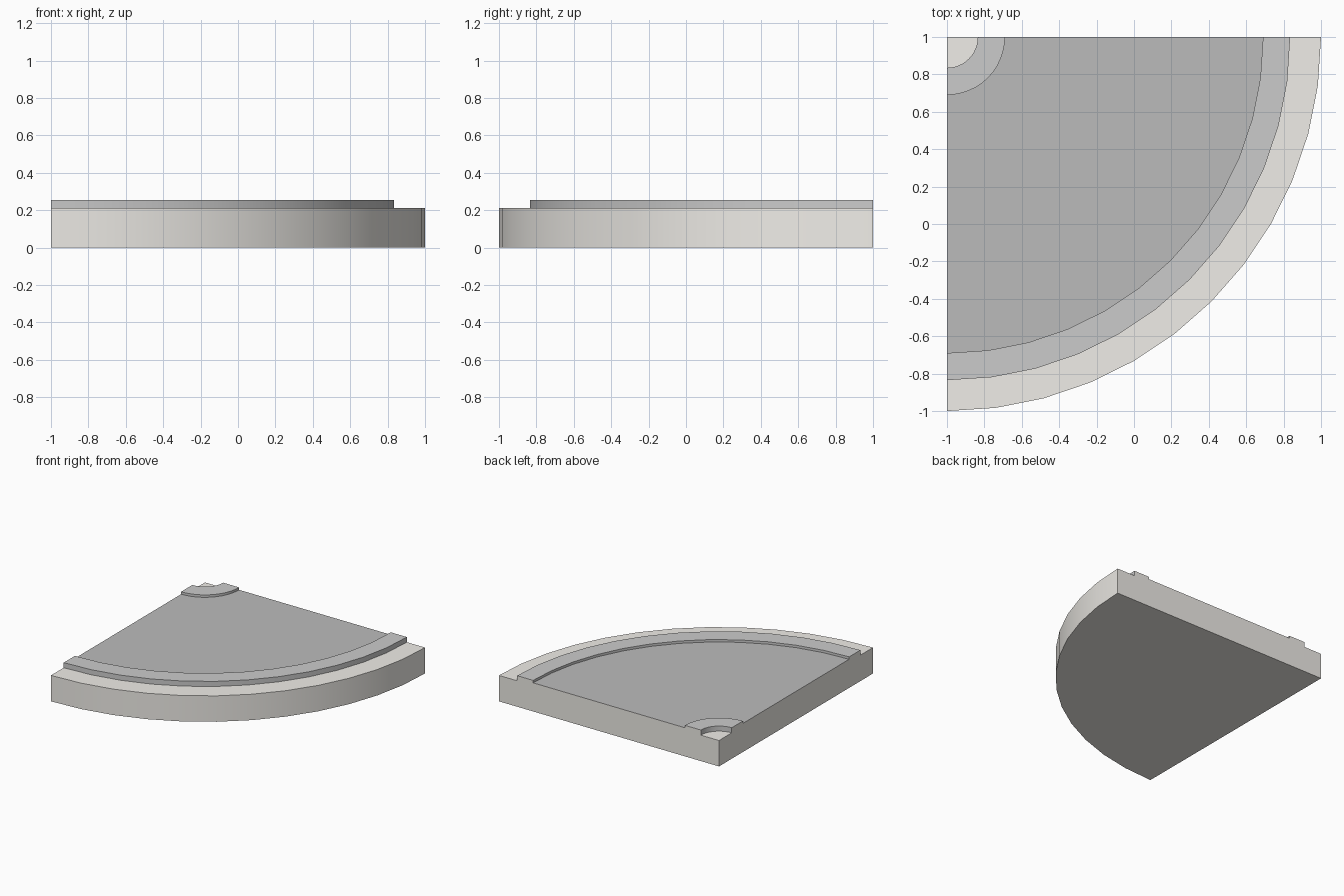
import bpy, bmesh, math

if "Cube" in bpy.data.objects:
    bpy.data.objects.remove(bpy.data.objects["Cube"])

SEGMENTS = 12                    # sides along the quarter turn
CENTRE = (-1.0, 1.0)             # pivot corner of the bend
STONE, KERB, ROAD = 0, 1, 2      # material slots
WALK_Z, KERB_Z, ROAD_Z = 0.213, 0.255, 0.235


def material(name, colour):
    mat = bpy.data.materials.new(name)
    mat.diffuse_color = (*colour, 1)
    mat.use_nodes = True
    mat.node_tree.nodes["Principled BSDF"].inputs["Base Color"].default_value = mat.diffuse_color
    return mat


# Cross-section from the pivot outwards: radius, height, material of the next strip
profile = [
    (0.00, WALK_Z, STONE),       # inner pavement
    (0.165, WALK_Z, KERB),       # inner kerb
    (0.165, KERB_Z, KERB),
    (0.31, KERB_Z, KERB),
    (0.31, ROAD_Z, ROAD),        # road surface
    (1.69, ROAD_Z, KERB),        # outer kerb
    (1.69, KERB_Z, KERB),
    (1.835, KERB_Z, KERB),
    (1.835, WALK_Z, STONE),      # outer pavement
    (2.00, WALK_Z, STONE),       # outer wall
    (2.00, 0.00, STONE),         # underside
    (0.00, 0.00, STONE),
]

bm = bmesh.new()

# Sweep the section through a quarter turn, sharing the vertices on the pivot
pivot = {z: bm.verts.new((*CENTRE, z)) for r, z, _ in profile if r == 0}
rings = []
for i in range(SEGMENTS + 1):
    a = -math.pi / 2 * i / SEGMENTS
    rings.append([
        pivot[z] if r == 0 else
        bm.verts.new((CENTRE[0] + r * math.cos(a), CENTRE[1] + r * math.sin(a), z))
        for r, z, _ in profile
    ])

for a, b in zip(rings, rings[1:]):
    for j in range(len(profile) - 1):
        corners = list(dict.fromkeys((a[j], a[j + 1], b[j + 1], b[j])))
        bm.faces.new(corners).material_index = profile[j][2]

# Flat cut faces at both ends of the bend
for end in (rings[0], rings[-1]):
    bm.faces.new(end).material_index = STONE

bmesh.ops.recalc_face_normals(bm, faces=bm.faces[:])
mesh = bpy.data.meshes.new("road_bend")
bm.to_mesh(mesh)
bm.free()

mesh.materials.append(material("pale_stone", (0.87, 0.85, 0.81)))
mesh.materials.append(material("kerb_grey", (0.69, 0.69, 0.69)))
mesh.materials.append(material("asphalt", (0.5, 0.5, 0.5)))

road = bpy.data.objects.new("road_bend", mesh)
bpy.context.collection.objects.link(road)
bpy.context.view_layer.objects.active = road
road.select_set(True)
bpy.ops.object.shade_smooth_by_angle(angle=math.radians(30))
